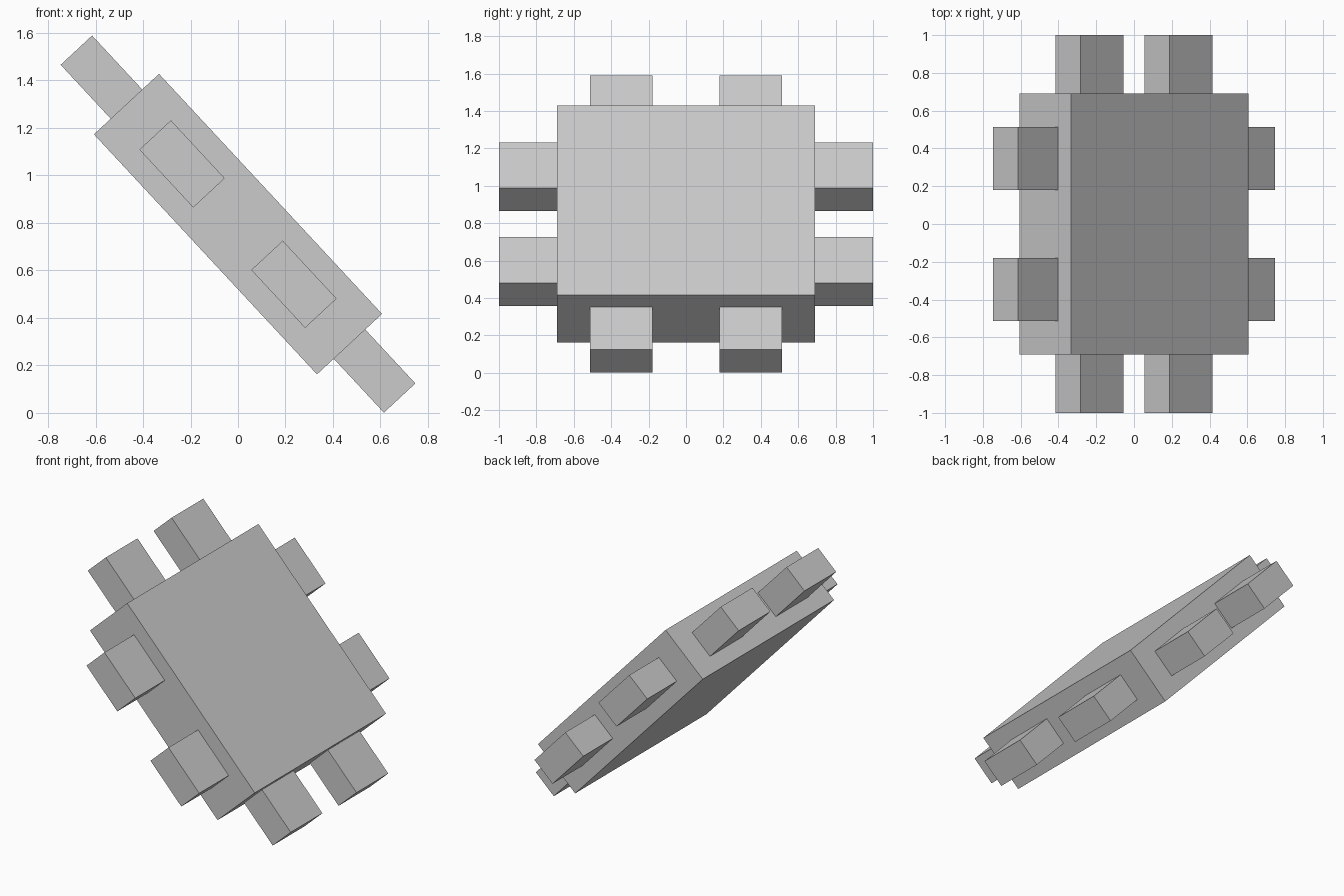
import bpy
from math import radians
from mathutils import Matrix, Vector

if "Cube" in bpy.data.objects:
    bpy.data.objects.remove(bpy.data.objects["Cube"])

TILT = Matrix.Translation((0, 0, 0.795)) @ Matrix.Rotation(radians(47.1), 4, 'Y')


def box(name, centre, size):
    """Box placed in the tilted frame of the plate."""
    bpy.ops.mesh.primitive_cube_add(size=1)
    ob = bpy.context.object
    ob.name = name
    ob.data.transform(Matrix.Diagonal((*size, 1)))
    ob.matrix_world = TILT @ Matrix.Translation(Vector(centre))
    return ob


HALF, THICK = 0.69, 0.374            # square plate
TAB_W, TAB_T, TAB_POS = 0.333, 0.181, 0.346
TAB_L = 1.0 - HALF
MID = (1.0 + HALF) / 2

# Thick square body
box("body_plate", (0, 0, 0), (2 * HALF, 2 * HALF, THICK))

# Two tabs on each of the four edges
for side in (-1, 1):
    for pos in (-TAB_POS, TAB_POS):
        box("end_tab", (side * MID, pos, 0), (TAB_L, TAB_W, TAB_T))
        box("side_tab", (pos, side * MID, 0), (TAB_W, TAB_L, TAB_T))
